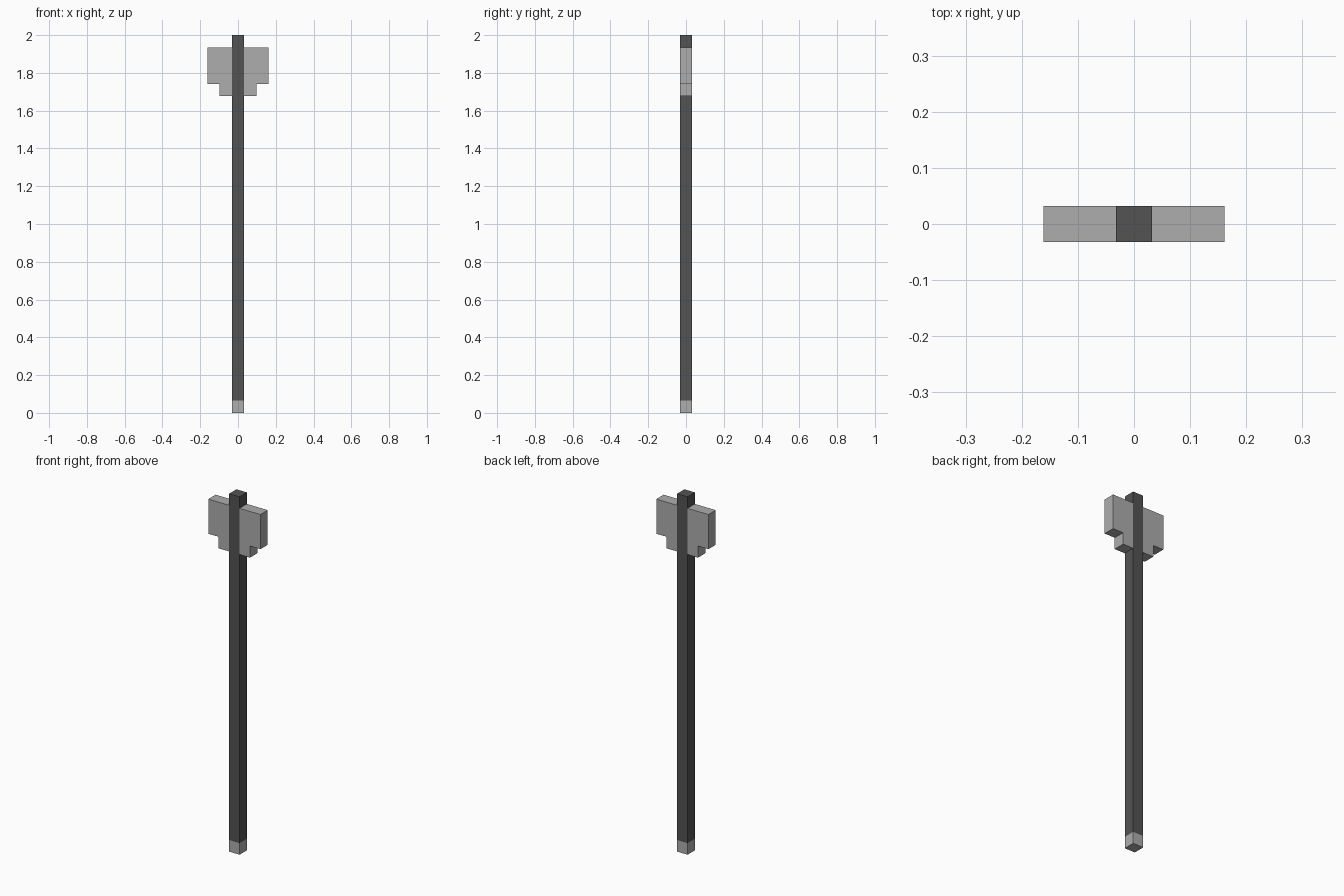
import bpy
import bmesh

cube = bpy.data.objects.get("Cube")
if cube:
    bpy.data.objects.remove(cube, do_unlink=True)

U = 2 / 31    # side of the square shaft; every part is a multiple of it
H = U / 2


def material(name, value):
    mat = bpy.data.materials.new(name)
    mat.use_nodes = True
    colour = (value, value, value, 1)
    mat.diffuse_color = colour
    mat.node_tree.nodes["Principled BSDF"].inputs["Base Color"].default_value = colour
    return mat


def extruded(name, profile, mat):
    """Extrude an x-z outline, given in units, through the shaft's depth."""
    bm = bmesh.new()
    face = bm.faces.new([bm.verts.new((x * U, -H, z * U)) for x, z in profile])
    ext = bmesh.ops.extrude_face_region(bm, geom=[face])
    moved = [v for v in ext["geom"] if isinstance(v, bmesh.types.BMVert)]
    bmesh.ops.translate(bm, verts=moved, vec=(0, U, 0))
    bmesh.ops.recalc_face_normals(bm, faces=bm.faces)
    mesh = bpy.data.meshes.new(name)
    bm.to_mesh(mesh)
    bm.free()
    mesh.materials.append(mat)
    obj = bpy.data.objects.new(name, mesh)
    bpy.context.collection.objects.link(obj)
    return obj


def box(x, z0, z1):
    return [(-x, z0), (x, z0), (x, z1), (-x, z1)]


dark = material("dark grey", 0.087)
light = material("light grey", 0.42)

# Long square shaft and its pale foot
extruded("shaft", box(0.5, 1, 31), dark)
extruded("foot_cap", box(0.5, 0, 1), light)

# Stepped blades on both sides of the shaft
blade = [(0.5, 26), (1.5, 26), (1.5, 27), (2.5, 27), (2.5, 30), (0.5, 30)]
for side, sign in (("left", 1), ("right", -1)):
    extruded(side + "_blade", [(sign * x, z) for x, z in blade], light)
